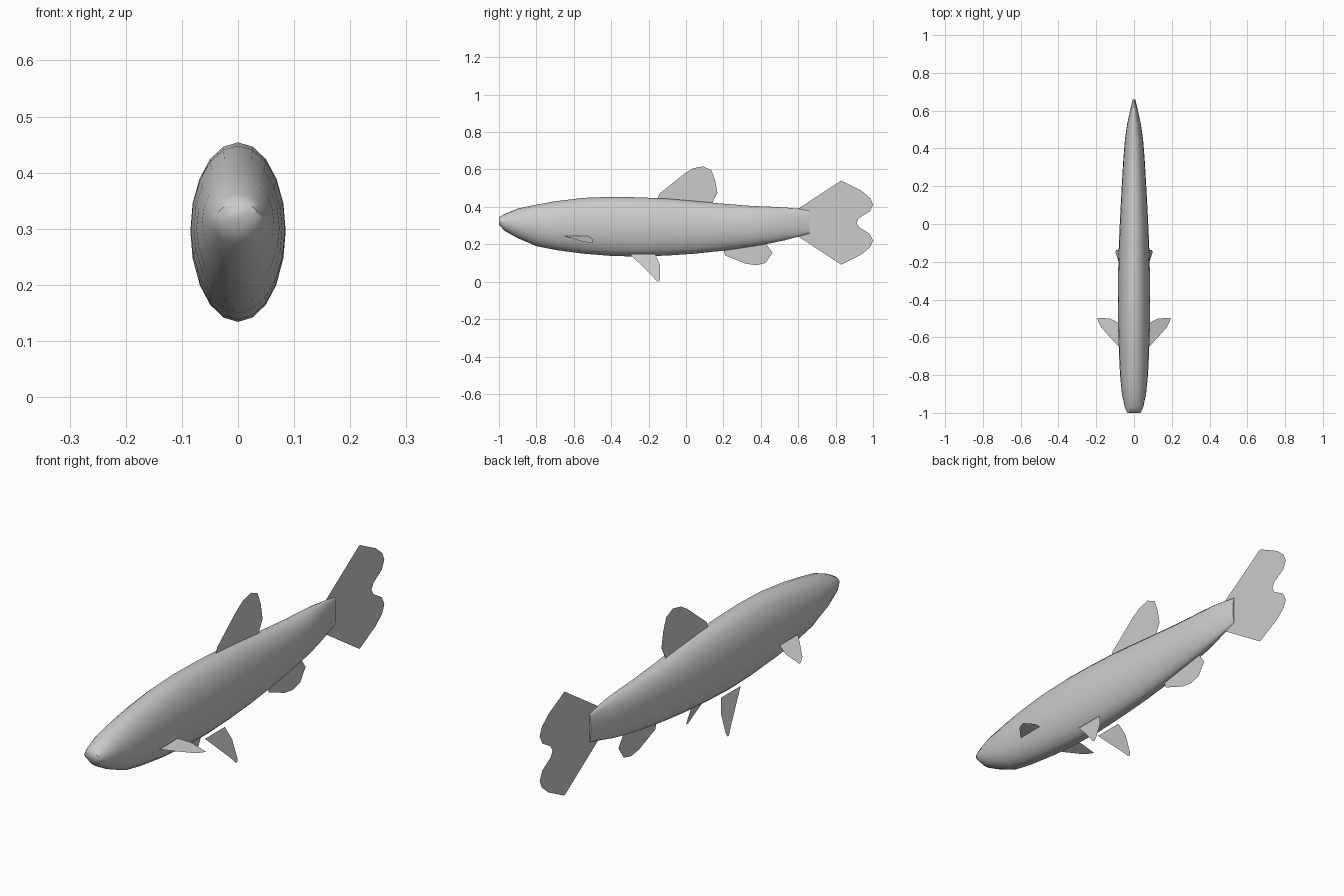
import bpy, bmesh, math

cube = bpy.data.objects.get("Cube")
if cube:
    bpy.data.objects.remove(cube, do_unlink=True)

grey = bpy.data.materials.new("plain grey")
grey.use_nodes = True
grey.diffuse_color = (0.6, 0.6, 0.6, 1)
grey.node_tree.nodes["Principled BSDF"].inputs["Base Color"].default_value = grey.diffuse_color


def add_object(name, bm):
    mesh = bpy.data.meshes.new(name)
    bm.to_mesh(mesh)
    bm.free()
    obj = bpy.data.objects.new(name, mesh)
    bpy.context.collection.objects.link(obj)
    mesh.materials.append(grey)
    return obj


def add_fin(name, points):
    """Thin sheet from an outline of 3D points."""
    bm = bmesh.new()
    bm.faces.new([bm.verts.new(p) for p in points])
    return add_object(name, bm)


# Body: oval rings lofted along y (y, half width, bottom, top)
rings = [
    (-1.0, .035, .305, .345), (-.97, .049, .272, .362), (-.9, .064, .233, .391),
    (-.8, .074, .190, .412), (-.7, .079, .170, .430), (-.55, .084, .150, .448),
    (-.4, .085, .138, .454), (-.25, .084, .134, .451), (-.1, .080, .140, .444),
    (.05, .073, .150, .431), (.2, .065, .166, .417), (.35, .056, .188, .405),
    (.45, .048, .205, .401), (.53, .036, .222, .397), (.6, .021, .241, .390),
    (.66, .007, .258, .379)]
SIDES = 20
bm = bmesh.new()
loops = []
for y, w, low, high in rings:
    mid, h = (low + high) / 2, (high - low) / 2
    loops.append([bm.verts.new((w * math.sin(a), y, mid + h * math.cos(a)))
                  for a in (math.tau * i / SIDES for i in range(SIDES))])
for a, b in zip(loops, loops[1:]):
    for i in range(SIDES):
        j = (i + 1) % SIDES
        bm.faces.new((a[i], a[j], b[j], b[i]))
bm.faces.new(loops[0])
bm.faces.new(loops[-1])
bmesh.ops.recalc_face_normals(bm, faces=bm.faces)
body = add_object("body", bm)
bpy.ops.object.select_all(action='DESELECT')
body.select_set(True)
bpy.context.view_layer.objects.active = body
bpy.ops.object.shade_smooth_by_angle(angle=math.radians(65))

# Tail fin: upper lobe reflected about its middle height
lobe = [(.6, .390), (.83, .541), (.94, .485), (.985, .447), (1.0, .412),
        (.982, .375), (.925, .340)]
middle = .316
outline = lobe + [(.912, middle)] + [(y, 2 * middle - z) for y, z in reversed(lobe)]
add_fin("tail_fin", [(0, y, z) for y, z in outline])

# Dorsal and anal fins on the centre line
dorsal = [(-.155, .44), (-.14, .472), (-.01, .577), (.035, .605), (.09, .617),
          (.135, .597), (.155, .545), (.168, .475), (.14, .42)]
anal = [(.2, .168), (.21, .14), (.32, .096), (.375, .088), (.425, .1),
        (.462, .155), (.43, .2)]
add_fin("dorsal_fin", [(0, y, z) for y, z in dorsal])
add_fin("anal_fin", [(0, y, z) for y, z in anal])

# Paired fins: pectoral outline in (x, y), pelvic outline in (y, z)
pectoral = [(.08, -.65), (.127, -.6), (.175, -.545), (.19, -.515), (.195, -.497),
            (.127, -.5), (.08, -.525)]
pelvic = [(-.3, .148), (-.18, .03), (-.155, .002), (-.145, 0), (-.138, .012),
          (-.14, .09), (-.165, .148)]
for side, s in (("left", 1), ("right", -1)):
    add_fin(side + "_pectoral_fin",
            [(s * x, y, .243 - (x - .083) * .33) for x, y in pectoral])
    add_fin(side + "_pelvic_fin",
            [(s * (.052 + (.148 - z) * .31), y, z) for y, z in pelvic])
